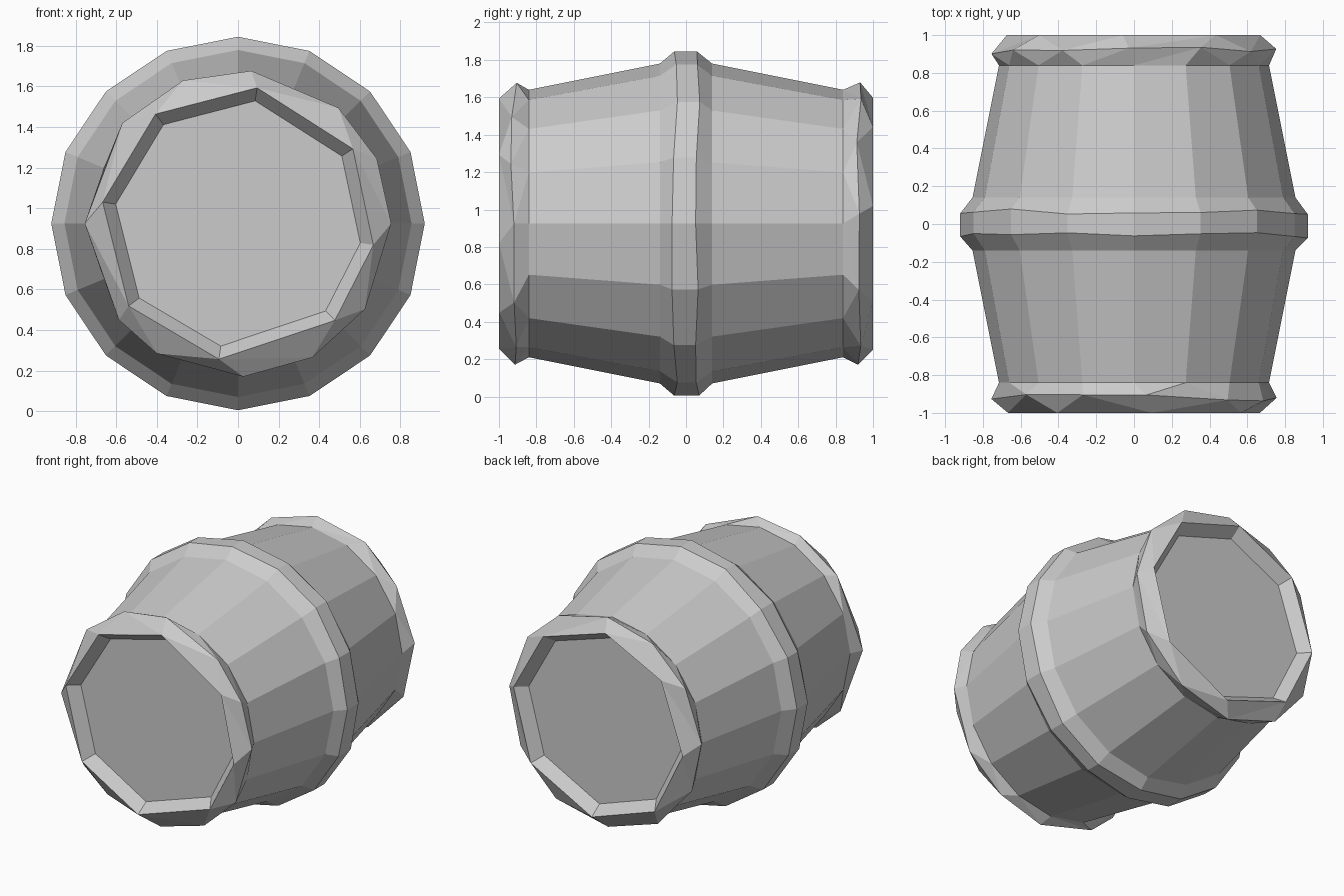
import bpy, bmesh, math, random

if "Cube" in bpy.data.objects:
    bpy.data.objects.remove(bpy.data.objects["Cube"])

random.seed(4)
AXIS_Z = 0.925
STAVES = [i * 22.5 for i in range(16)]


def ring(bm, y, radius, angles, wobble=0.0):
    """Ring of (angle, vertex) pairs around the barrel's y axis."""
    out = []
    for a in angles:
        t = math.radians(a)
        yy = y + random.uniform(-wobble, wobble)
        out.append((a, bm.verts.new((radius * math.cos(t), yy,
                                     AXIS_Z + radius * math.sin(t)))))
    return out


def stitch(bm, a, b):
    """Join two rings, which may have different numbers of corners."""
    a = a + [(a[0][0] + 360, a[0][1])]
    b = b + [(b[0][0] + 360, b[0][1])]
    i = j = 0
    while i < len(a) - 1 or j < len(b) - 1:
        na = a[i + 1][0] if i < len(a) - 1 else 1e9
        nb = b[j + 1][0] if j < len(b) - 1 else 1e9
        if abs(na - nb) < 0.01:
            bm.faces.new((a[i][1], a[i + 1][1], b[j + 1][1], b[j][1]))
            i, j = i + 1, j + 1
        elif na < nb:
            bm.faces.new((a[i][1], a[i + 1][1], b[j][1]))
            i += 1
        else:
            bm.faces.new((a[i][1], b[j + 1][1], b[j][1]))
            j += 1


def loft(name, sections, cap=False):
    """Build a part from (y, radius, angles, wobble) sections."""
    bm = bmesh.new()
    rings = [ring(bm, *s) for s in sections]
    for r0, r1 in zip(rings, rings[1:]):
        stitch(bm, r0, r1)
    if cap:
        bm.faces.new([v for _, v in rings[-1]])
    bmesh.ops.recalc_face_normals(bm, faces=bm.faces)
    # an open part can be left inside out, so check a wall face
    bm.faces.ensure_lookup_table()
    f = bm.faces[0]
    c = f.calc_center_median()
    if f.normal.x * c.x + f.normal.z * (c.z - AXIS_Z) < 0:
        bmesh.ops.reverse_faces(bm, faces=bm.faces)
    mesh = bpy.data.meshes.new(name)
    bm.to_mesh(mesh)
    bm.free()
    obj = bpy.data.objects.new(name, mesh)
    bpy.context.collection.objects.link(obj)
    return obj


# Bulging staves
loft("barrel_body", [(-0.84, 0.715, STAVES, 0), (-0.14, 0.855, STAVES, 0),
                     (0.14, 0.855, STAVES, 0), (0.84, 0.715, STAVES, 0)])

# Raised hoop round the middle
loft("middle_hoop", [(-0.14, 0.855, STAVES, 0), (-0.06, 0.92, STAVES, 0.015),
                     (0.065, 0.92, STAVES, 0.015), (0.14, 0.855, STAVES, 0)])

# Rough-cut end rims with a recessed lid
front_outer = [0, 25, 49, 85, 111, 139, 180, 219, 238, 272, 299, 326]
front_inner = [33, 82, 127, 171, 217, 262, 315, 351]
back_outer = [4, 35, 62, 92, 120, 148, 178, 206, 236, 268, 300, 332]
back_inner = [8, 50, 95, 138, 184, 228, 274, 322]
for name, side, outer, inner in (("front_rim_and_lid", -1, front_outer, front_inner),
                                 ("back_rim_and_lid", 1, back_outer, back_inner)):
    loft(name, [(side * 0.84, 0.715, STAVES, 0),
                (side * 0.92, 0.755, outer, 0.02),
                (side * 1.0, 0.675, inner, 0),
                (side * 0.92, 0.61, inner, 0)], cap=True)
